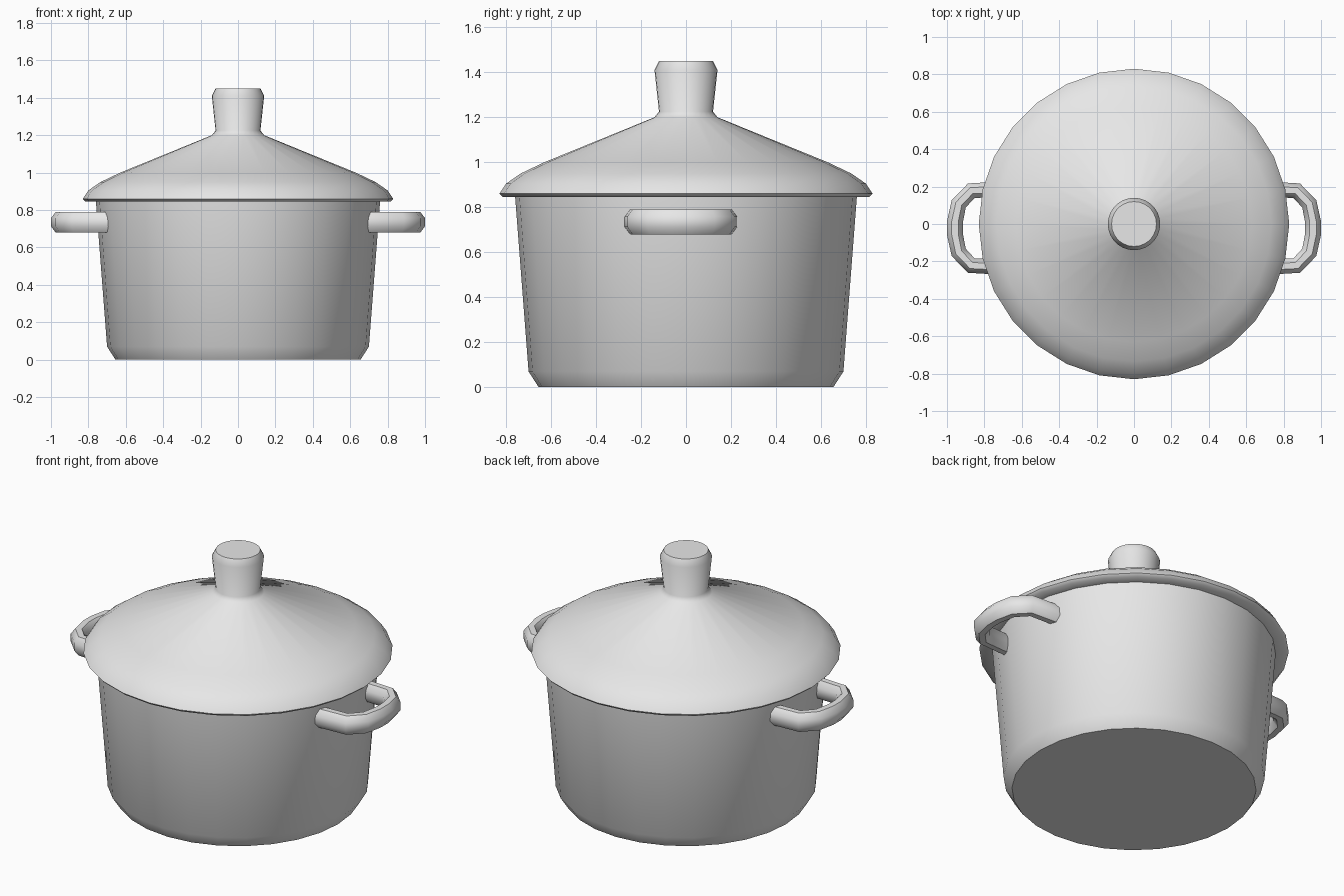
import bpy, bmesh, math
from mathutils import Vector

cube = bpy.data.objects.get("Cube")
if cube:
    bpy.data.objects.remove(cube, do_unlink=True)

SIDES = 28

grey = bpy.data.materials.new("pot grey")
grey.use_nodes = True
grey.diffuse_color = (0.8, 0.8, 0.8, 1)
grey.node_tree.nodes["Principled BSDF"].inputs["Base Color"].default_value = (0.8, 0.8, 0.8, 1)


def finish(bm, name, angle=50):
    bmesh.ops.recalc_face_normals(bm, faces=bm.faces)
    mesh = bpy.data.meshes.new(name)
    bm.to_mesh(mesh)
    bm.free()
    mesh.materials.append(grey)
    obj = bpy.data.objects.new(name, mesh)
    bpy.context.collection.objects.link(obj)
    bpy.ops.object.select_all(action="DESELECT")
    obj.select_set(True)
    bpy.context.view_layer.objects.active = obj
    bpy.ops.object.shade_smooth_by_angle(angle=math.radians(angle))
    return obj


def bridge(bm, rings):
    """Join successive rings with quads and cap both ends."""
    for a, b in zip(rings, rings[1:]):
        n = len(a)
        for i in range(n):
            bm.faces.new((a[i], a[(i + 1) % n], b[(i + 1) % n], b[i]))
    bm.faces.new(rings[0])
    bm.faces.new(rings[-1])


def lathe(name, profile):
    bm = bmesh.new()
    rings = []
    for r, z in profile:
        angles = [math.tau * i / SIDES for i in range(SIDES)]
        rings.append([bm.verts.new((r * math.cos(a), r * math.sin(a), z)) for a in angles])
    bridge(bm, rings)
    return finish(bm, name)


def handle(name, side):
    # Centre line from the wall, around the grip and back to the wall
    half = [(0.66, 0.21), (0.87, 0.2), (0.937, 0.13), (0.957, 0.035)]
    path = [Vector(p) for p in half] + [Vector((x, -y)) for x, y in reversed(half)]
    bm = bmesh.new()
    rings = []
    for i, p in enumerate(path):
        before = (p - path[max(i - 1, 0)]).normalized()
        after = (path[min(i + 1, len(path) - 1)] - p).normalized()
        t = (before + after).normalized()
        out = Vector((-t.y, t.x))
        ring = []
        for k in range(8):
            a = math.tau * (k + 0.5) / 8
            q = p + out * 0.046 * math.cos(a)
            ring.append(bm.verts.new((side * q.x, q.y - 0.022, 0.735 + 0.06 * math.sin(a))))
        rings.append(ring)
    bridge(bm, rings)
    return finish(bm, name)


# Tapered body with a chamfered foot
lathe("pot_body", [(0.655, 0), (0.70, 0.07), (0.76, 0.85)])

# Domed lid with its rim and flared knob
lathe("lid", [(0.74, 0.845), (0.815, 0.845), (0.83, 0.86), (0.80, 0.905), (0.735, 0.95),
              (0.63, 1.0), (0.14, 1.2), (0.12, 1.225), (0.14, 1.41), (0.12, 1.45)])

# Side handles
handle("left_handle", 1)
handle("right_handle", -1)
